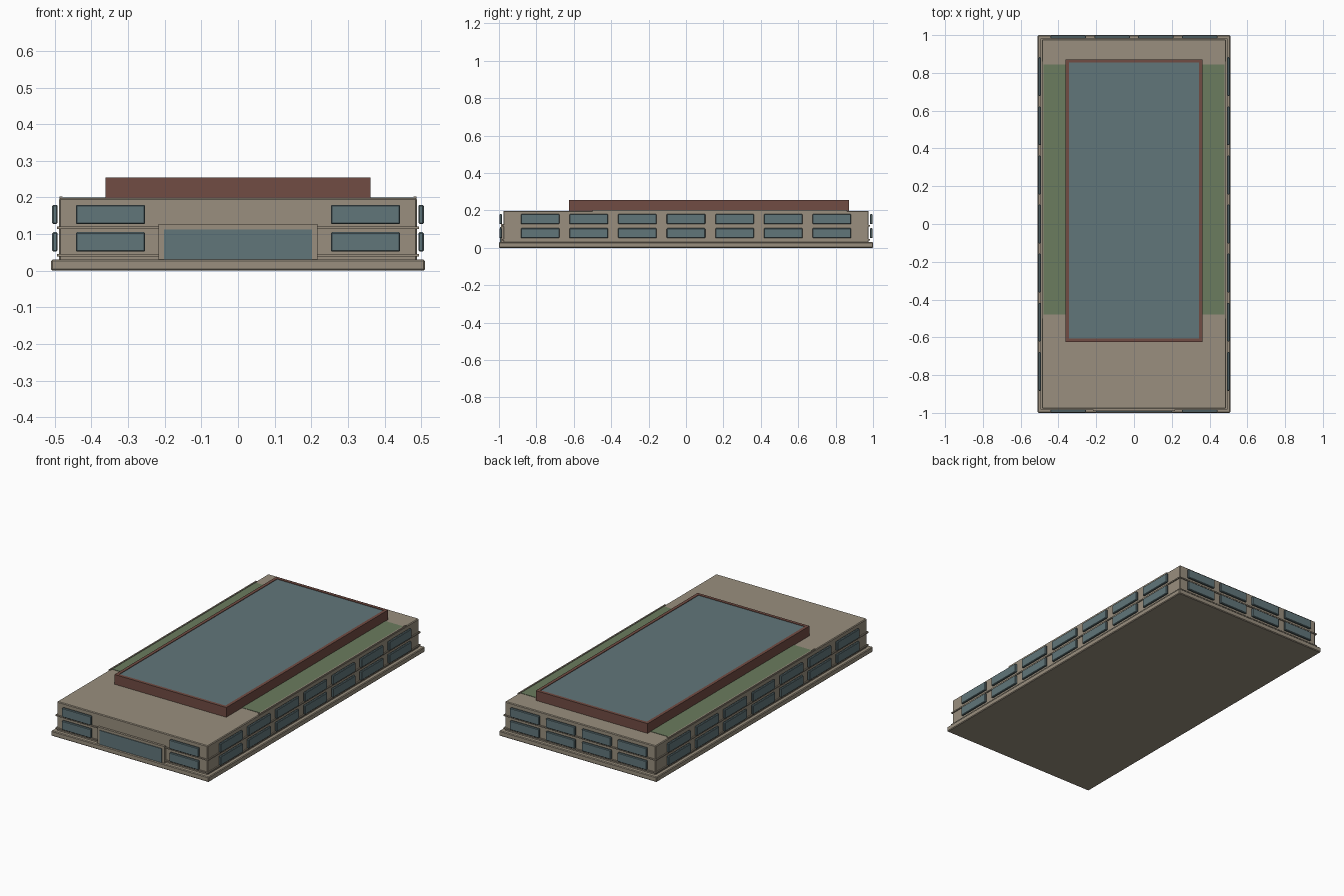
import bpy, bmesh

cube = bpy.data.objects.get("Cube")
if cube:
    bpy.data.objects.remove(cube, do_unlink=True)


def material(name, rgb):
    m = bpy.data.materials.new(name)
    m.use_nodes = True
    m.diffuse_color = (*rgb, 1)
    m.node_tree.nodes["Principled BSDF"].inputs["Base Color"].default_value = (*rgb, 1)
    return m


STONE = material("tan stone", (0.32, 0.275, 0.21))
GLASS = material("blue grey glass", (0.12, 0.18, 0.195))
BRICK = material("red brown trim", (0.165, 0.072, 0.056))
LAWN = material("roof green", (0.145, 0.2, 0.112))


def make_object(name, bm, mat, bevel):
    mesh = bpy.data.meshes.new(name)
    bm.to_mesh(mesh)
    bm.free()
    mesh.materials.append(mat)
    ob = bpy.data.objects.new(name, mesh)
    bpy.context.collection.objects.link(ob)
    if bevel:
        mod = ob.modifiers.new("edge", "BEVEL")
        mod.width = bevel
        mod.segments = 1
    return ob


def boxes(name, spans, mat, bevel=0.0):
    """One object from boxes given as (x0, x1, y0, y1, z0, z1)."""
    bm = bmesh.new()
    for x0, x1, y0, y1, z0, z1 in spans:
        for v in bmesh.ops.create_cube(bm, size=1)["verts"]:
            v.co = ((x0 + x1) / 2 + v.co.x * (x1 - x0),
                    (y0 + y1) / 2 + v.co.y * (y1 - y0),
                    (z0 + z1) / 2 + v.co.z * (z1 - z0))
    return make_object(name, bm, mat, bevel)


def slab(hx, hy, z0, z1):
    return (-hx, hx, -hy, hy, z0, z1)


HX, HY = 0.488, 0.977      # wall half sizes
ROOF = 0.198

# Plinth and walls
boxes("plinth", [slab(0.51, 1.0, 0, 0.03)], STONE, 0.004)
boxes("walls", [slab(HX, HY, 0.025, ROOF)], STONE, 0.004)

# Ledges below each row of windows, broken by the entrance
for name, z in (("lower_ledge", 0.039), ("upper_ledge", 0.114)):
    out = 0.006
    spans = []
    for s in (-1, 1):
        x0, x1 = sorted((s * (HX - 0.01), s * (HX + out)))
        spans.append((x0, x1, -HY - out, HY + out, z, z + 0.007))
        x0, x1 = sorted((s * 0.21, s * HX))
        spans.append((x0, x1, -HY - out, -HY + 0.01, z, z + 0.007))
    spans.append((-HX, HX, HY - 0.01, HY + out, z, z + 0.007))
    boxes(name, spans, STONE)

# Two rows of window panes standing just off the walls
side, front, back = [], [], []
for z0 in (0.052, 0.127):
    z1 = z0 + 0.053
    for i in range(7):
        y = (i - 3) * 0.26
        for x0, x1 in ((-0.507, -0.493), (0.493, 0.507)):
            side.append((x0, x1, y - 0.103, y + 0.103, z0, z1))
    for i in range(4):
        x = (i - 1.5) * 0.232
        back.append((x - 0.094, x + 0.094, 0.983, 0.998, z0, z1))
        if i in (0, 3):
            front.append((x - 0.094, x + 0.094, -0.998, -0.983, z0, z1))
boxes("side_windows", side, GLASS, 0.003)
boxes("front_windows", front, GLASS, 0.003)
boxes("back_windows", back, GLASS, 0.003)

# Entrance portal
boxes("entrance_glass", [(-0.202, 0.202, -0.994, -0.97, 0.03, 0.112)], GLASS)
boxes("entrance_frame", [(-0.217, -0.202, -0.99, -0.96, 0.03, 0.115),
                         (0.202, 0.217, -0.99, -0.96, 0.03, 0.115),
                         (-0.217, 0.217, -0.99, -0.96, 0.112, 0.127)], STONE)

# Planted strips and low rails along the roof sides
strips, rails = [], []
for s in (-1, 1):
    x0, x1 = sorted((s * 0.34, s * 0.478))
    strips.append((x0, x1, -0.48, 0.845, ROOF - 0.004, ROOF + 0.002))
    x0, x1 = sorted((s * 0.479, s * 0.487))
    rails.append((x0, x1, -0.5, 0.86, ROOF - 0.01, ROOF + 0.005))
boxes("roof_planting", strips, LAWN)
boxes("roof_rails", rails, STONE)

# Raised skylight with trim
Y0, Y1, X, T, TOP = -0.625, 0.872, 0.362, 0.018, 0.255
boxes("skylight_trim", [(-X, X, Y0, Y0 + T, ROOF, TOP),
                        (-X, X, Y1 - T, Y1, ROOF, TOP),
                        (-X, -X + T, Y0 + T, Y1 - T, ROOF, TOP),
                        (X - T, X, Y0 + T, Y1 - T, ROOF, TOP)], BRICK)
boxes("skylight_glass", [(-X + T, X - T, Y0 + T, Y1 - T, ROOF, TOP - 0.003)], GLASS)
